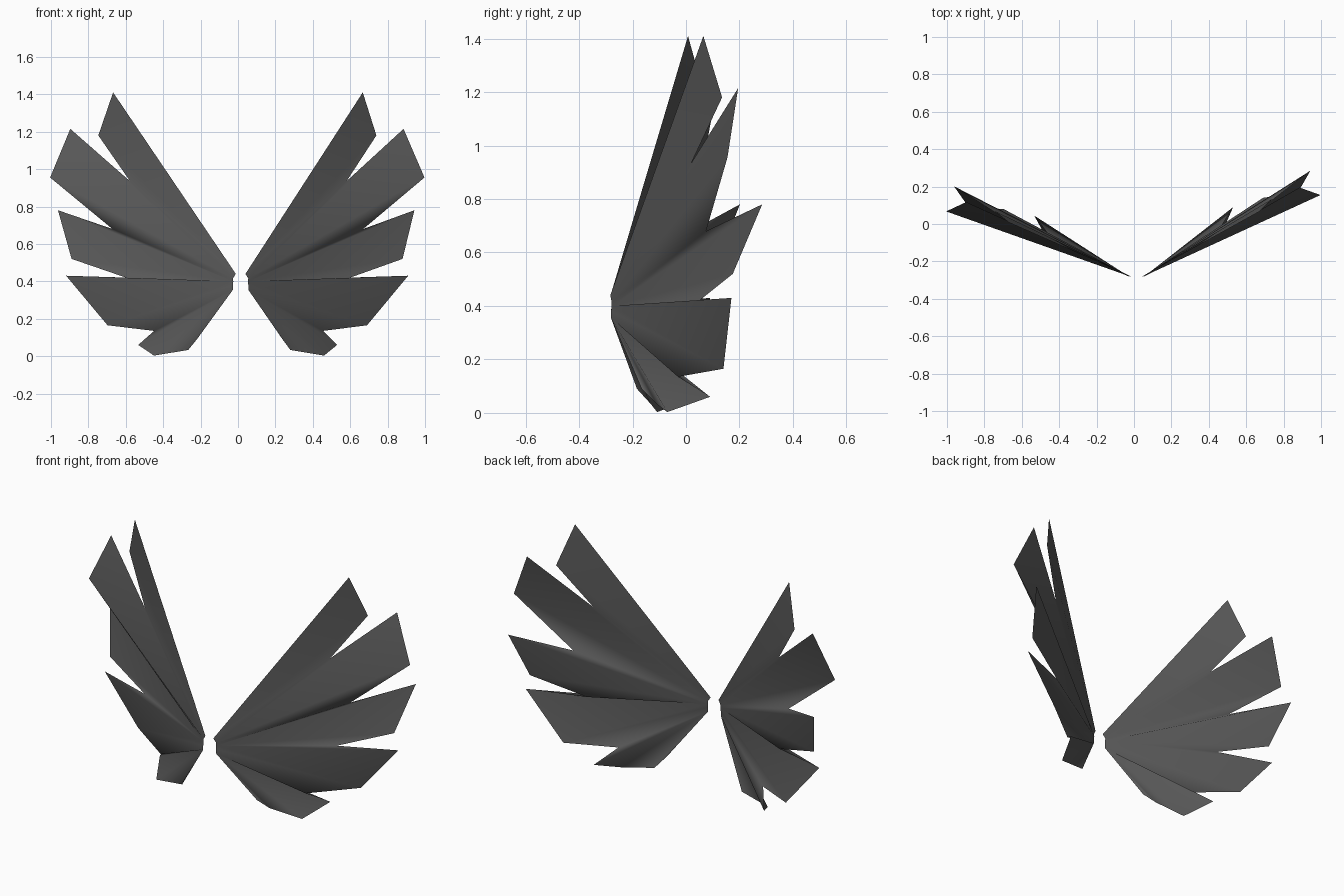
import bpy, bmesh, math
from mathutils import Vector, Matrix

if "Cube" in bpy.data.objects:
    bpy.data.objects.remove(bpy.data.objects["Cube"])

grey = bpy.data.materials.new("dark_grey")
grey.diffuse_color = (0.1, 0.1, 0.1, 1)
grey.use_nodes = True
grey.node_tree.nodes["Principled BSDF"].inputs["Base Color"].default_value = grey.diffuse_color

# Wing root, from top to bottom
ROOT = [(0.04, -0.283, 0.44), (0.055, -0.278, 0.415), (0.053, -0.278, 0.40),
        (0.055, -0.28, 0.38), (0.055, -0.28, 0.355)]

# Pleated rim: (root point the spoke starts at, rim position)
RIM = [
    # first feather and notch
    (0, (0.667, 0.065, 1.41)), (0, (0.74, 0.135, 1.18)), (1, (0.58, 0.02, 0.935)),
    # second feather and notch
    (1, (0.885, 0.195, 1.215)), (1, (0.997, 0.155, 0.955)), (2, (0.67, 0.075, 0.68)),
    # third feather and notch
    (2, (0.943, 0.285, 0.78)), (2, (0.88, 0.175, 0.52)), (2, (0.60, 0.05, 0.42)),
    # fourth feather and notch
    (2, (0.91, 0.17, 0.43)), (3, (0.69, 0.14, 0.165)), (4, (0.455, -0.03, 0.135)),
    # fifth feather with rounded lower corner
    (4, (0.53, 0.09, 0.06)), (4, (0.46, -0.07, 0.003)),
    (4, (0.28, -0.11, 0.033)), (4, (0.238, -0.166, 0.09)),
]


def make_wing(name, transform=None):
    """Folded fan of five feathers spread from a narrow root."""
    bm = bmesh.new()
    root = [bm.verts.new(p) for p in ROOT]
    rim = [bm.verts.new(p) for _, p in RIM]
    for k in range(len(RIM) - 1):
        a, b = RIM[k][0], RIM[k + 1][0]
        bm.faces.new((root[a], rim[k + 1], rim[k]))
        if a != b:
            bm.faces.new((root[a], root[b], rim[k + 1]))
    if transform:
        bm.transform(transform)
        bmesh.ops.reverse_faces(bm, faces=bm.faces[:])
    mesh = bpy.data.meshes.new(name)
    bm.to_mesh(mesh)
    bm.free()
    mesh.materials.append(grey)
    mesh.shade_smooth()
    obj = bpy.data.objects.new(name, mesh)
    bpy.context.collection.objects.link(obj)
    return obj


make_wing("right_wing")

# Left wing: swung slightly forward about its root, then mirrored
pivot = Vector((0.05, -0.28, 0))
swing = (Matrix.Translation(pivot) @ Matrix.Rotation(math.radians(-5.2), 4, 'Z')
         @ Matrix.Translation(-pivot))
mirror = Matrix.Translation((0.028, 0, 0)) @ Matrix.Scale(-1, 4, (1, 0, 0))
make_wing("left_wing", mirror @ swing)
